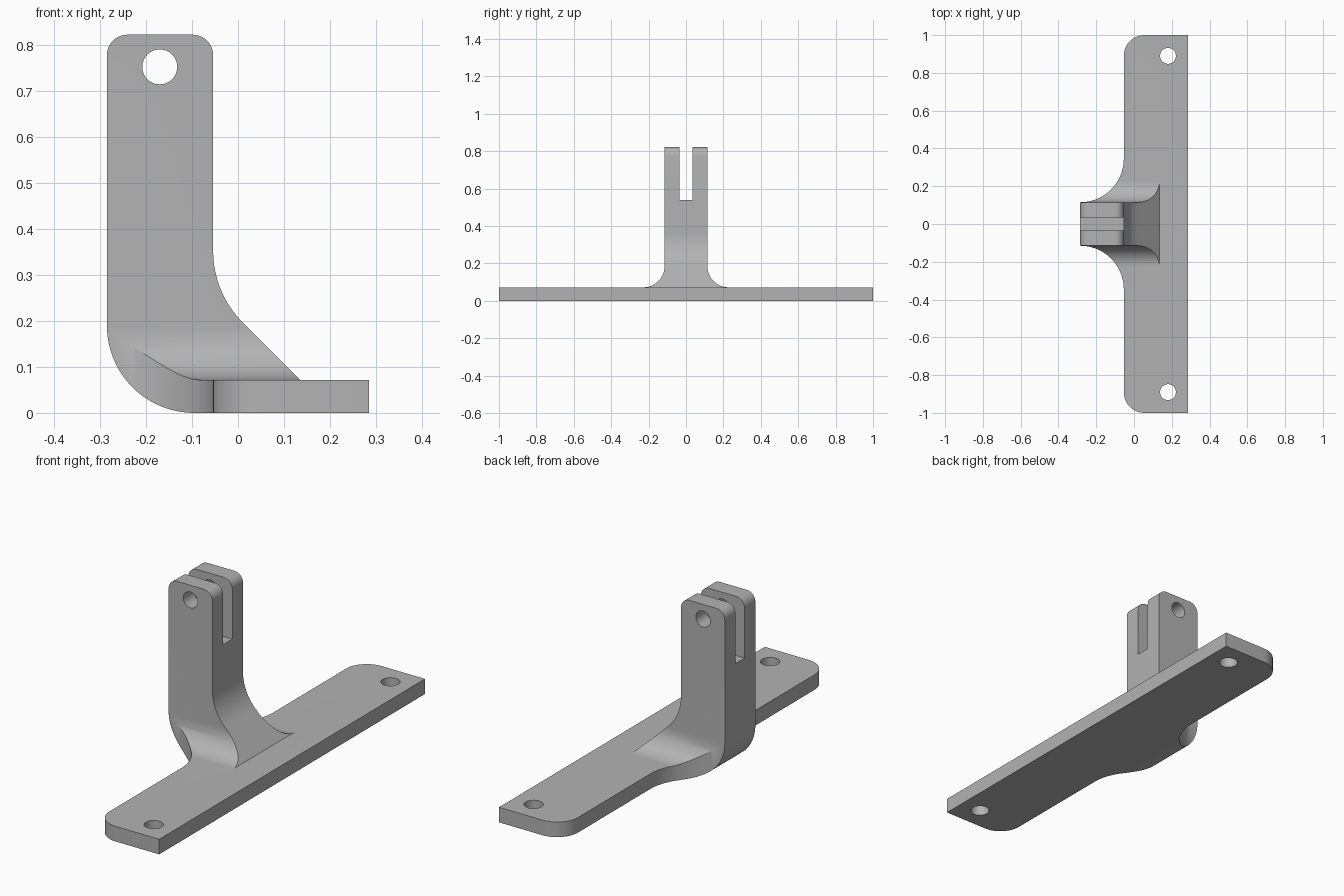
import bpy, bmesh, math
from math import radians

if "Cube" in bpy.data.objects:
    bpy.data.objects.remove(bpy.data.objects["Cube"])

grey = bpy.data.materials.new("plain grey")
grey.use_nodes = True
colour = (0.45, 0.45, 0.45, 1)
grey.diffuse_color = colour
grey.node_tree.nodes["Principled BSDF"].inputs["Base Color"].default_value = colour


def arc(cu, cv, r, start, end, steps=16):
    """Points on an arc, angles in degrees."""
    angles = [radians(start + (end - start) * i / steps) for i in range(steps + 1)]
    return [(cu + r * math.cos(a), cv + r * math.sin(a)) for a in angles]


def mirrored(half):
    """Close a half profile by mirroring its second coordinate."""
    return half + [(u, -v) for u, v in reversed(half)]


def prism(name, profile, axis, low, high):
    """Extrude a 2D profile along the given axis."""
    place = {"x": lambda u, v, w: (w, u, v),
             "y": lambda u, v, w: (u, w, v),
             "z": lambda u, v, w: (u, v, w)}[axis]
    bm = bmesh.new()
    base = bm.faces.new([bm.verts.new(place(u, v, low)) for u, v in profile])
    moved = bmesh.ops.extrude_face_region(bm, geom=[base])["geom"]
    bmesh.ops.translate(bm, vec=place(0, 0, high - low),
                        verts=[g for g in moved if isinstance(g, bmesh.types.BMVert)])
    bmesh.ops.recalc_face_normals(bm, faces=bm.faces)
    mesh = bpy.data.meshes.new(name)
    bm.to_mesh(mesh)
    bm.free()
    mesh.materials.append(grey)
    obj = bpy.data.objects.new(name, mesh)
    bpy.context.collection.objects.link(obj)
    return obj


def combine(target, tool, operation):
    mod = target.modifiers.new(operation, "BOOLEAN")
    mod.operation, mod.solver, mod.object = operation, "EXACT", tool
    bpy.context.view_layer.objects.active = target
    bpy.ops.object.modifier_apply(modifier=mod.name)
    bpy.data.objects.remove(tool)


LEFT, RIGHT, POST = -0.285, 0.285, -0.054
TOP, PLATE, WIDTH = 0.822, 0.072, 0.115

# L-shaped side outline: rounded heel, rounded post top, curved brace
outline = (arc(LEFT + 0.19, 0.19, 0.19, 180, 270, 24)
           + [(RIGHT, 0), (RIGHT, PLATE), (0.135, PLATE)]
           + arc(POST + 0.22, 0.352, 0.22, 225, 180)
           + arc(POST - 0.045, TOP - 0.045, 0.045, 0, 90, 10)
           + arc(LEFT + 0.045, TOP - 0.045, 0.045, 90, 180, 10))
bracket = prism("bracket", outline, "y", -1.2, 1.2)

# Slotted post rising with fillets out of the plate
half = ([(0.54, 0.034), (1, 0.034), (1, WIDTH)]
        + [(z, y) for y, z in arc(WIDTH + 0.112, PLATE + 0.112, 0.112, 180, 270, 20)]
        + [(PLATE, 1.2), (-0.1, 1.2)])
section = prism("post_section", [(y, z) for z, y in mirrored(half)], "x", -0.5, 0.5)
combine(bracket, section, "INTERSECT")

# Plan outline: long plate with rounded corners and a flared neck
half = ([(-0.4, WIDTH)] + arc(LEFT, WIDTH + 0.231, 0.231, 270, 360, 24)
        + arc(POST + 0.11, 0.89, 0.11, 180, 90) + [(0.4, 1)])
combine(bracket, prism("plate_plan", mirrored(half), "z", -0.2, 1.1), "INTERSECT")

# Pin hole through the post and two screw holes in the plate
pin = prism("pin_cutter", arc(-0.17, 0.752, 0.038, 0, 352.5, 47), "y", -0.3, 0.3)
combine(bracket, pin, "DIFFERENCE")
for y in (-0.89, 0.89):
    screw = prism("screw_cutter", arc(0.18, y, 0.042, 0, 352.5, 47), "z", -0.1, 0.2)
    combine(bracket, screw, "DIFFERENCE")

bpy.ops.object.select_all(action="DESELECT")
bracket.select_set(True)
bpy.context.view_layer.objects.active = bracket
bpy.ops.object.shade_smooth_by_angle(angle=radians(25))
